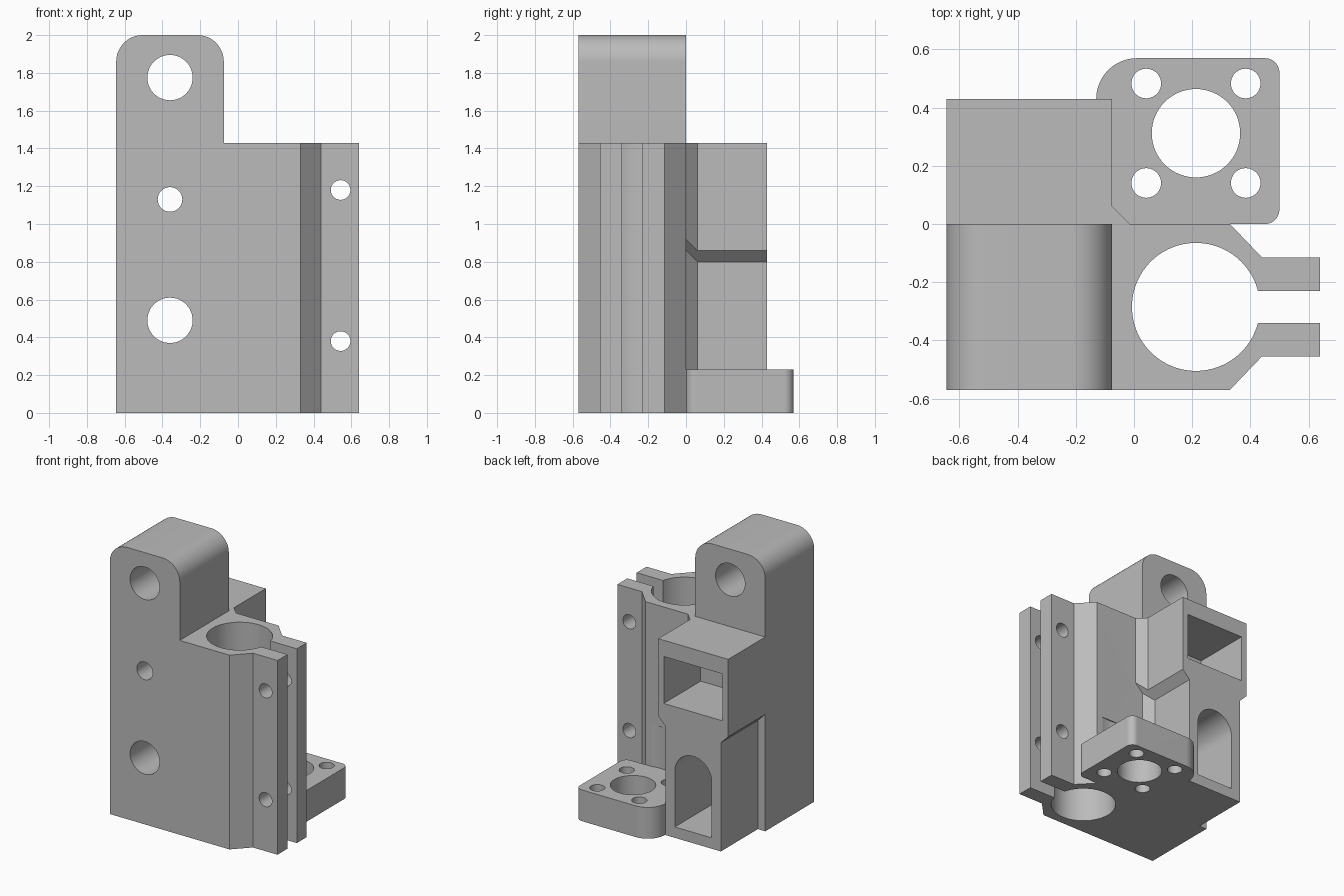
import bpy, bmesh, math
from mathutils import Vector

cube = bpy.data.objects.get("Cube")
if cube:
    bpy.data.objects.remove(cube, do_unlink=True)

grey = bpy.data.materials.new("plain_grey")
grey.use_nodes = True
grey.diffuse_color = (0.5, 0.5, 0.5, 1)
grey.node_tree.nodes["Principled BSDF"].inputs["Base Color"].default_value = (0.5, 0.5, 0.5, 1)


def loft(name, rings):
    """Solid through a stack of matching rings of 3D points."""
    bm = bmesh.new()
    rows = [[bm.verts.new(p) for p in ring] for ring in rings]
    n = len(rows[0])
    for a, b in zip(rows, rows[1:]):
        for i in range(n):
            j = (i + 1) % n
            bm.faces.new((a[i], a[j], b[j], b[i]))
    bm.faces.new(rows[0])
    bm.faces.new(rows[-1])
    bmesh.ops.recalc_face_normals(bm, faces=bm.faces)
    mesh = bpy.data.meshes.new(name)
    bm.to_mesh(mesh)
    bm.free()
    mesh.materials.append(grey)
    obj = bpy.data.objects.new(name, mesh)
    bpy.context.collection.objects.link(obj)
    return obj


def rounded(corners, steps=12):
    """2D outline from (x, y[, radius]); rounded corners are right angles."""
    out = []
    for i, c in enumerate(corners):
        p = Vector(c[:2])
        if len(c) == 2:
            out.append(p)
            continue
        r = c[2]
        d1 = (Vector(corners[i - 1][:2]) - p).normalized()
        d2 = (Vector(corners[(i + 1) % len(corners)][:2]) - p).normalized()
        mid = p + (d1 + d2) * r
        for k in range(steps + 1):
            t = math.pi / 2 * k / steps
            out.append(mid - d2 * r * math.cos(t) - d1 * r * math.sin(t))
    return out


def prism_z(name, outline, z0, z1):
    return loft(name, [[(x, y, z) for x, y in outline] for z in (z0, z1)])


def prism_y(name, outline, y0, y1):
    return loft(name, [[(x, y, z) for x, z in outline] for y in (y0, y1)])


def circle(cx, cy, r, n=64):
    return [(cx + r * math.cos(math.tau * k / n), cy + r * math.sin(math.tau * k / n))
            for k in range(n)]


def rect(x0, y0, x1, y1):
    return [(x0, y0), (x1, y0), (x1, y1), (x0, y1)]


def combine(target, other, operation):
    mod = target.modifiers.new("combine", 'BOOLEAN')
    mod.operation = operation
    mod.solver = 'EXACT'
    mod.object = other
    bpy.context.view_layer.objects.active = target
    bpy.ops.object.modifier_apply(modifier=mod.name)
    bpy.data.objects.remove(other, do_unlink=True)


# Tall column with rounded top
bracket = prism_y("clamp_bracket", rounded([
    (-0.645, 0), (-0.075, 0), (-0.075, 2, 0.14), (-0.645, 2, 0.14)]), -0.57, 0)

# Clamp body with ears
body = prism_z("clamp_body", [
    (-0.2, -0.57), (0.33, -0.57), (0.44, -0.455), (0.64, -0.455),
    (0.64, -0.115), (0.44, -0.115), (0.33, 0), (-0.2, 0)], 0, 1.43)
combine(bracket, body, 'UNION')

# Rear housing: narrow below, wider above a sloped step
STEP = 0.06
lower = [(-0.585, 0.43), (-0.585, -0.03), (-0.075, -0.03),
         (-0.075, 0), (-0.135, 0.06), (-0.135, 0.43)]
upper = [(x + (STEP if x > -0.36 else -STEP), y) for x, y in lower]


def slope(x):
    return 0.935 + x if x > -0.36 else 0.215 - x


housing = loft("rear_housing", [
    [(x, y, 0) for x, y in lower],
    [(x, y, slope(x)) for x, y in lower],
    [(x, y, slope(x)) for x, y in upper],
    [(x, y, 1.43) for x, y in upper]])
combine(bracket, housing, 'UNION')

# Mounting flange at the foot
FX, FY = 0.213, 0.312
flange = prism_z("mounting_flange", rounded([
    (-0.2, -0.03), (0.3, -0.03), (0.3, 0), (0.5, 0, 0.05), (0.5, 0.57, 0.05),
    (-0.13, 0.57, 0.14), (-0.13, 0.42), (-0.2, 0.42)]), 0, 0.23)
combine(bracket, flange, 'UNION')

# Cutters: clamp bore and slot, flange holes, shallow clearance
cutters = [
    prism_z("bore", circle(0.213, -0.285, 0.22, 96), -0.1, 1.6),
    prism_z("slot", rect(0.213, -0.34, 0.8, -0.23), -0.1, 1.6),
    prism_z("flange_bore", circle(FX, FY, 0.152), -0.1, 0.4),
    prism_z("clearance", circle(FX, FY, 0.32, 96), 0.23, 0.54)]
for sx in (-1, 1):
    for sy in (-1, 1):
        cutters.append(prism_z("flange_hole", circle(
            FX + sx * 0.171, FY + sy * 0.171, 0.051, 40), -0.1, 0.4))

# Cutters: holes from front to back
for x, z, r in ((-0.36, 1.775, 0.12), (-0.36, 1.13, 0.065), (-0.36, 0.49, 0.12),
                (0.543, 1.18, 0.052), (0.543, 0.38, 0.052)):
    cutters.append(prism_y("through_hole", circle(x, z, r, 48), -0.7, 0.1))

# Cutters: square pocket and arched pocket in the back
cutters.append(prism_y("square_pocket", rect(-0.6, 0.965, -0.12, 1.31), 0, 0.6))
cutters.append(prism_y("arched_pocket", rounded([
    (-0.51, 0.08), (-0.21, 0.08), (-0.21, 0.64, 0.1499), (-0.51, 0.64, 0.1499)]), 0, 0.6))

for cutter in cutters:
    combine(bracket, cutter, 'DIFFERENCE')

# Smooth the round surfaces, keep machined edges crisp
bpy.ops.object.select_all(action='DESELECT')
bracket.select_set(True)
bpy.context.view_layer.objects.active = bracket
bpy.ops.object.shade_smooth_by_angle(angle=math.radians(30))
weighted = bracket.modifiers.new("weighted_normals", 'WEIGHTED_NORMAL')
weighted.keep_sharp = True
